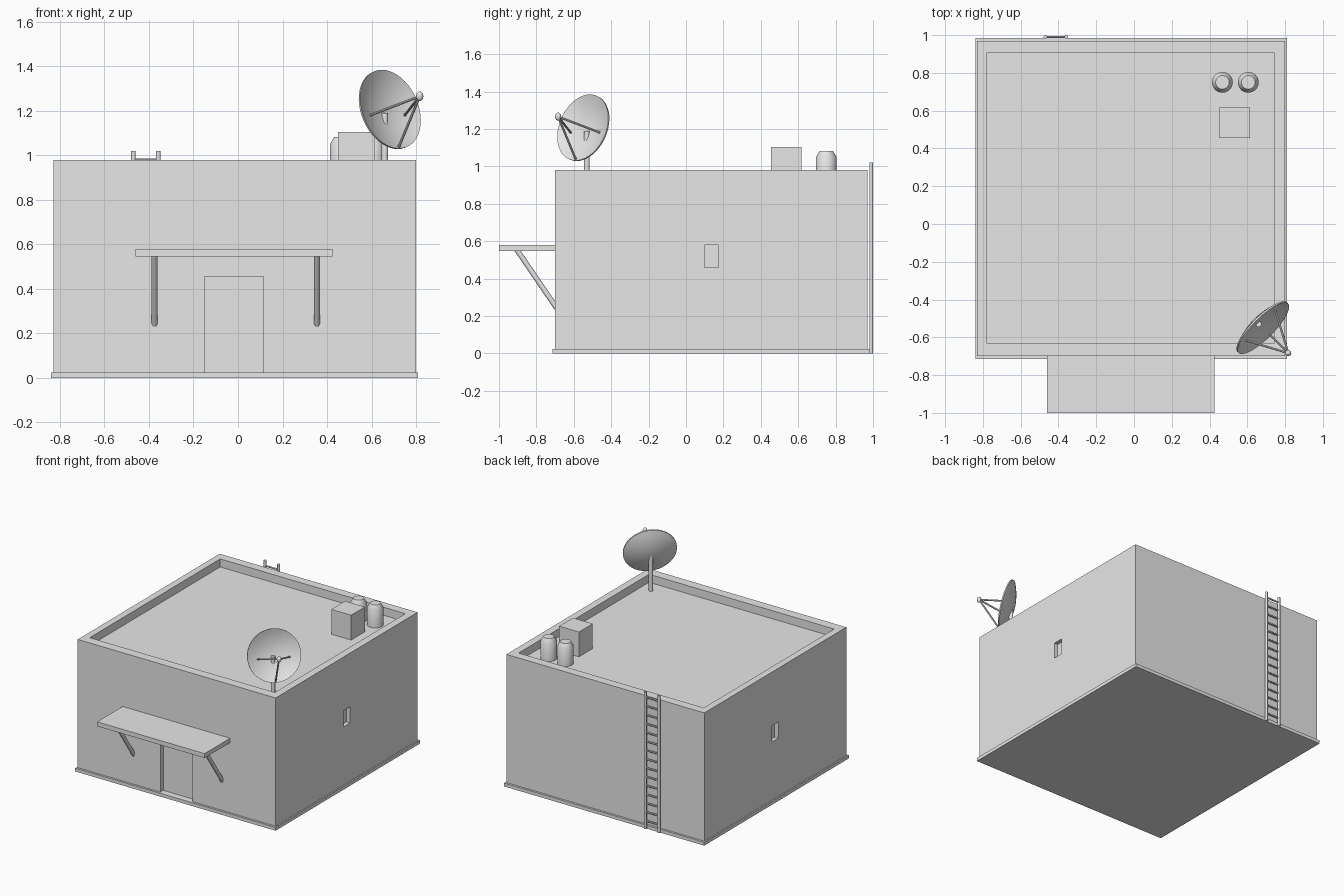
import bpy, bmesh, math
from mathutils import Vector

if "Cube" in bpy.data.objects:
    bpy.data.objects.remove(bpy.data.objects["Cube"], do_unlink=True)

grey = bpy.data.materials.new("plain grey")
grey.use_nodes = True
grey.diffuse_color = (0.8, 0.8, 0.8, 1)
grey.node_tree.nodes["Principled BSDF"].inputs["Base Color"].default_value = (0.8, 0.8, 0.8, 1)


def finish(bm, name, smooth=False):
    bmesh.ops.recalc_face_normals(bm, faces=bm.faces)
    mesh = bpy.data.meshes.new(name)
    bm.to_mesh(mesh)
    bm.free()
    mesh.materials.append(grey)
    obj = bpy.data.objects.new(name, mesh)
    bpy.context.collection.objects.link(obj)
    if smooth:
        bpy.ops.object.select_all(action='DESELECT')
        obj.select_set(True)
        bpy.context.view_layer.objects.active = obj
        bpy.ops.object.shade_smooth_by_angle(angle=math.radians(35))
    return obj


def box(name, x, y, z):
    """Box from (min, max) ranges."""
    bm = bmesh.new()
    bmesh.ops.create_cube(bm, size=1)
    for v in bm.verts:
        v.co = [r[0] if c < 0 else r[1] for c, r in zip(v.co, (x, y, z))]
    return finish(bm, name)


def rod(name, a, b, radius, sides=16):
    """Round bar between two points."""
    a, b = Vector(a), Vector(b)
    bm = bmesh.new()
    bmesh.ops.create_cone(bm, cap_ends=True, segments=sides, radius1=radius,
                          radius2=radius, depth=(b - a).length)
    obj = finish(bm, name, True)
    obj.location = (a + b) / 2
    obj.rotation_euler = (b - a).to_track_quat('Z', 'Y').to_euler()
    return obj


def lathe(name, profile, location, axis=(0, 0, 1), sides=32):
    """Turn a (radius, height) profile around an axis."""
    bm = bmesh.new()
    verts = [bm.verts.new((r, 0, h)) for r, h in profile]
    edges = [bm.edges.new(pair) for pair in zip(verts, verts[1:])]
    bmesh.ops.spin(bm, geom=verts + edges, cent=(0, 0, 0), axis=(0, 0, 1),
                   angle=math.tau, steps=sides)
    bmesh.ops.remove_doubles(bm, verts=bm.verts, dist=0.0005)
    obj = finish(bm, name, True)
    obj.location = location
    obj.rotation_euler = Vector(axis).to_track_quat('Z', 'Y').to_euler()
    return obj


# Building shell with roof well, doorway and side window recesses
ROOF = 0.92
walls = box("walls", (-0.83, 0.80), (-0.70, 0.97), (0.01, 0.98))
cutters = [
    box("roof_cutter", (-0.78, 0.745), (-0.63, 0.905), (ROOF, 1.1)),
    box("door_cutter", (-0.15, 0.115), (-0.8, -0.665), (0.025, 0.455)),
    box("left_window_cutter", (0.77, 0.9), (0.10, 0.175), (0.46, 0.58)),
    box("right_window_cutter", (-0.9, -0.80), (0.10, 0.175), (0.46, 0.58)),
]
bpy.context.view_layer.objects.active = walls
for cutter in cutters:
    cutter.hide_render = True
    mod = walls.modifiers.new(cutter.name, 'BOOLEAN')
    mod.operation = 'DIFFERENCE'
    mod.solver = 'EXACT'
    mod.object = cutter
    bpy.ops.object.modifier_apply(modifier=mod.name)
    bpy.data.objects.remove(cutter, do_unlink=True)

box("plinth", (-0.84, 0.81), (-0.715, 0.985), (0, 0.025))

# Canopy over the door with slanted braces
box("canopy", (-0.46, 0.425), (-1.0, -0.70), (0.547, 0.58))
for side, x in (("right", -0.375), ("left", 0.355)):
    rod(side + "_canopy_brace", (x, -0.905, 0.555), (x, -0.69, 0.24), 0.014)

# Ladder up the back wall
rails = (-0.47, -0.358)
for side, x in zip(("right", "left"), rails):
    rod(side + "_ladder_rail", (x, 0.99, 0.0), (x, 0.99, 1.02), 0.01)
RUNGS = 15
for i in range(RUNGS):
    z = 0.06 + i * 0.92 / (RUNGS - 1)
    rod("ladder_rung", (rails[0], 0.99, z), (rails[1], 0.99, z), 0.006, 10)

# Rooftop equipment
box("roof_unit", (0.45, 0.613), (0.455, 0.617), (ROOF, 1.105))
for x in (0.468, 0.605):
    lathe("roof_vent", [(0, 0), (0.055, 0), (0.055, 0.13), (0.036, 0.162), (0, 0.162)],
          (x, 0.75, ROOF))

# Satellite dish: post, curved bowl, feed and its three arms
rod("dish_post", (0.66, -0.53, ROOF), (0.66, -0.53, 1.19), 0.015)
centre = Vector((0.685, -0.552, 1.208))
facing = Vector((1, -1, 0.44)).normalized()
RADIUS, DEPTH, STEPS = 0.185, 0.045, 8


def bowl(t):
    return RADIUS * t, DEPTH * (t * t - 1)


front = [bowl(i / STEPS) for i in range(STEPS + 1)]
back = [(r, h - 0.009) for r, h in reversed(front)]
lathe("dish_bowl", front + back, centre, facing, 48)

feed = centre + facing * 0.195
bm = bmesh.new()
bmesh.ops.create_uvsphere(bm, u_segments=16, v_segments=10, radius=0.018)
head = finish(bm, "dish_feed", True)
head.location = feed
head.scale = (0.9, 0.9, 1.2)

across = facing.cross(Vector((0, 0, 1))).normalized()
up = across.cross(facing)
feet = [centre - up * 0.178]
feet += [centre + across * s * 0.11 - up * 0.02 - facing * 0.026 for s in (-1, 1)]
for foot in feet:
    rod("dish_feed_arm", foot, feed, 0.006, 10)
